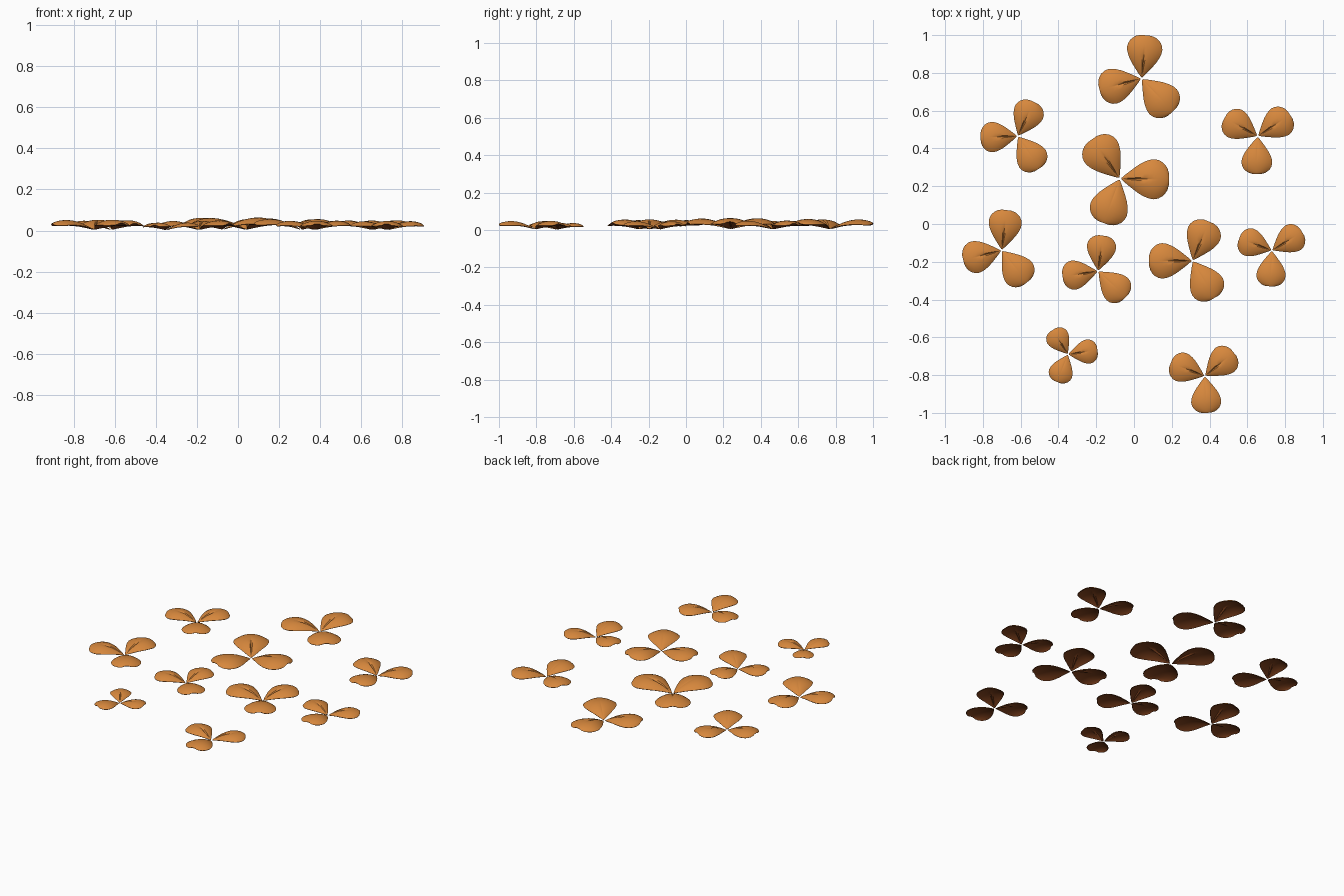
import bpy, math

if "Cube" in bpy.data.objects:
    bpy.data.objects.remove(bpy.data.objects["Cube"])

# ---- colours: bright upper face, dark underside ----
def mat(name, rgb):
    m = bpy.data.materials.new(name)
    m.diffuse_color = (*rgb, 1)
    m.use_nodes = True
    m.node_tree.nodes["Principled BSDF"].inputs["Base Color"].default_value = m.diffuse_color
    return m

TOP = mat("leaf orange", (0.68, 0.245, 0.046))
UNDER = mat("leaf underside brown", (0.21, 0.052, 0.012))

# ---- unit leaflet: (distance along, half width, height) ----
PROFILE = [
    (0.03, 0.012, 0.035), (0.10, 0.075, 0.075), (0.20, 0.155, 0.125),
    (0.30, 0.232, 0.170), (0.40, 0.302, 0.204), (0.50, 0.356, 0.228),
    (0.60, 0.394, 0.242), (0.70, 0.408, 0.244), (0.79, 0.390, 0.236),
    (0.87, 0.346, 0.220), (0.93, 0.285, 0.203), (0.97, 0.220, 0.187),
    (1.00, 0.120, 0.170),
]
HALF = [0.04, 0.10, 0.3, 0.5, 0.7, 0.87, 1.0]
ACROSS = [-t for t in reversed(HALF)] + [0] + HALF


def add_leaflet(verts, faces, angle, length):
    """Domed pear-shaped leaflet with a creased midrib, base at the origin."""
    c, s = math.cos(math.radians(angle)), math.sin(math.radians(angle))
    start, n = len(verts), len(ACROSS)
    depth = 0.035 if -10 < angle < 200 else 0.006
    for u, w, h in PROFILE:
        # crease runs from near the base to the middle of the leaflet
        f = min(1, max(0, (u - 0.08) / 0.57))
        crease = depth * math.sin(math.pi * f)
        for t in ACROSS:
            z = h - 0.12 * (w / 0.41) * abs(t) ** 2.3
            z -= crease * max(0, 1 - abs(t) / 0.1)
            x, y = u * length, t * w * length
            verts.append((x * c - y * s, x * s + y * c, max(z * length, 0.003)))
    for i in range(len(PROFILE) - 1):
        for j in range(n - 1):
            a = start + i * n + j
            faces.append((a, a + n, a + n + 1, a + 1))


def clover(name, x, y, leaflets):
    verts, faces = [], []
    for angle, length in leaflets:
        add_leaflet(verts, faces, angle, length)
    me = bpy.data.meshes.new(name)
    me.from_pydata(verts, [], faces)
    me.materials.append(TOP)
    me.materials.append(UNDER)
    ob = bpy.data.objects.new(name, me)
    bpy.context.collection.objects.link(ob)
    ob.location = (x, y, 0)
    # thin dark underside
    sol = ob.modifiers.new("underside", 'SOLIDIFY')
    sol.thickness = 0.003
    sol.offset = -1
    sol.material_offset = 1
    sol.material_offset_rim = 1
    bpy.context.view_layer.objects.active = ob
    ob.select_set(True)
    bpy.ops.object.modifier_apply(modifier=sol.name)
    bpy.ops.object.shade_smooth_by_angle(angle=math.radians(40))
    ob.select_set(False)


# ---- scattered three-leaf sprigs: x, y, (angle, length) per leaflet ----
SPRIGS = [
    (0.04, 0.77, [(84, 0.23), (195, 0.23), (-47, 0.24)]),
    (-0.615, 0.465, [(65, 0.20), (182, 0.197), (-57, 0.205)]),
    (0.655, 0.465, [(151, 0.20), (33, 0.205), (268, 0.20)]),
    (-0.075, 0.24, [(-1, 0.26), (125, 0.255), (250, 0.25)]),
    (-0.70, -0.14, [(83, 0.215), (194, 0.21), (-52, 0.215)]),
    (-0.19, -0.25, [(82, 0.19), (189, 0.19), (-43, 0.20)]),
    (0.31, -0.195, [(67, 0.225), (180, 0.23), (-60, 0.228)]),
    (0.73, -0.14, [(160, 0.184), (31, 0.187), (268, 0.19)]),
    (-0.35, -0.69, [(122, 0.152), (8, 0.158), (249, 0.157)]),
    (0.375, -0.805, [(159, 0.193), (39, 0.197), (273, 0.195)]),
]
for k, (x, y, leaflets) in enumerate(SPRIGS):
    clover(f"leaf_sprig_{k + 1}", x, y, leaflets)
